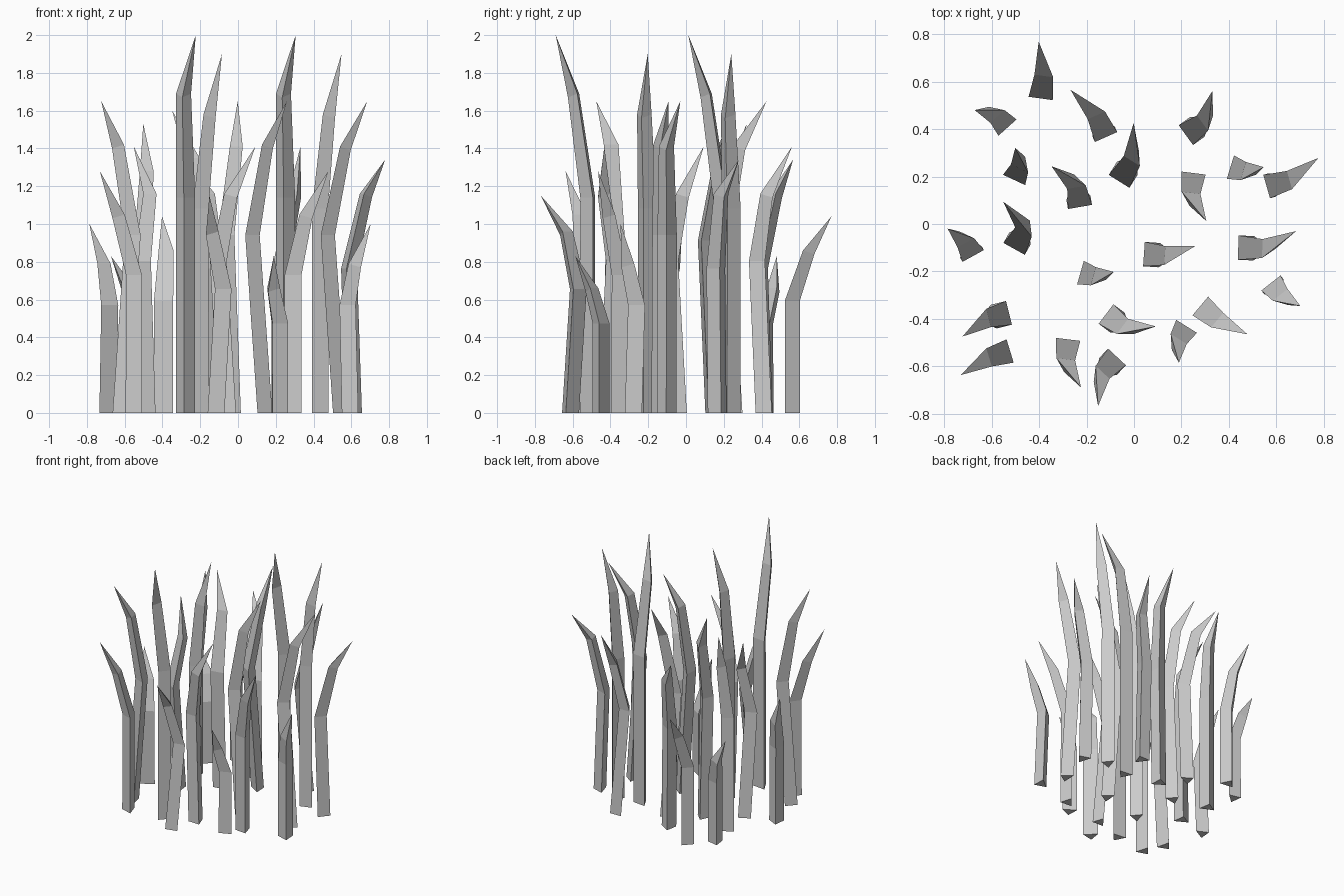
import bpy, bmesh
from math import cos, sin, radians
from mathutils import Vector

# blade kinds: height, ring height, tip reach, base kick, tip twist (deg),
# then the placements (x, y of the bend, direction of the tip in degrees)
KINDS = [
    (2.00, 1.69, 0.210, 0.00, 22, [(-0.278, -0.487, 285), (0.251, 0.215, 285)]),
    (1.90, 1.58, 0.141, 0.00, 17, [(-0.226, -0.205, 1), (0.407, 0.240, 0)]),
    (1.65, 1.42, 0.220, 0.065, 13, [(0.042, -0.127, 9), (-0.528, -0.375, 207)]),
    (1.65, 1.41, 0.254, 0.065, 18, [(-0.063, 0.180, 76), (0.440, -0.100, 16)]),
    (1.60, 1.35, 0.210, 0.04, 25, [(-0.228, 0.072, 125)]),
    (1.53, 1.28, 0.135, 0.00, 23, [(-0.506, 0.186, 88)]),
    (1.41, 1.16, 0.217, 0.06, 23, [(0.219, 0.375, 59), (-0.118, -0.380, 346)]),
    (1.41, 1.16, 0.204, 0.05, 42, [(-0.506, -0.105, 103)]),
    (1.34, 1.16, 0.250, 0.025, 13, [(-0.118, 0.367, 127), (0.560, 0.158, 29)]),
    (1.28, 1.05, 0.232, 0.00, 9, [(-0.523, -0.536, 206), (0.280, -0.346, 329)]),
    (1.15, 0.96, 0.222, 0.055, 22, [(-0.072, -0.561, 249)]),
    (1.04, 0.86, 0.240, 0.00, 10, [(-0.394, 0.530, 92)]),
    (1.00, 0.79, 0.158, 0.02, 14, [(-0.679, -0.135, 133), (0.578, -0.249, 322)]),
    (0.83, 0.66, 0.157, 0.00, 20, [(-0.534, 0.407, 152), (0.222, -0.432, 258)]),
]


def grass_blade(index, x, y, tip_dir, height, ring_z, reach, kick, twist):
    """Three-sided blade: wide flat back, keel towards the tip, pointed top."""
    a = radians(tip_dir - twist)
    fwd = Vector((cos(a), sin(a), 0))
    side = Vector((-sin(a), cos(a), 0))
    t = radians(tip_dir)
    foot = Vector((x, y, 0))
    bm = bmesh.new()

    def ring(z, advance, width, depth, drop=0.0):
        c = foot + fwd * advance + Vector((0, 0, z))
        return [bm.verts.new(p) for p in (
            c + side * width / 2,
            c - side * width / 2,
            c + fwd * depth - Vector((0, 0, drop)))]

    rings = [ring(0, kick, 0.103, 0.075),
             ring(height * 0.57, 0, 0.103, 0.073),
             ring(ring_z, reach * 0.40, 0.080, 0.055, 0.02)]
    tip = bm.verts.new(foot + Vector((cos(t) * reach, sin(t) * reach, height)))
    bm.faces.new(rings[0])
    for i in range(3):
        j = (i + 1) % 3
        for lo, hi in zip(rings, rings[1:]):
            bm.faces.new((lo[i], lo[j], hi[j], hi[i]))
        bm.faces.new((rings[2][i], rings[2][j], tip))
    bmesh.ops.recalc_face_normals(bm, faces=bm.faces)
    name = f"grass_blade_{index:02d}"
    mesh = bpy.data.meshes.new(name)
    bm.to_mesh(mesh)
    bm.free()
    bpy.context.collection.objects.link(bpy.data.objects.new(name, mesh))


# the clump
count = 0
for height, ring_z, reach, kick, twist, spots in KINDS:
    for x, y, tip_dir in spots:
        count += 1
        grass_blade(count, x, y, tip_dir, height, ring_z, reach, kick, twist)
